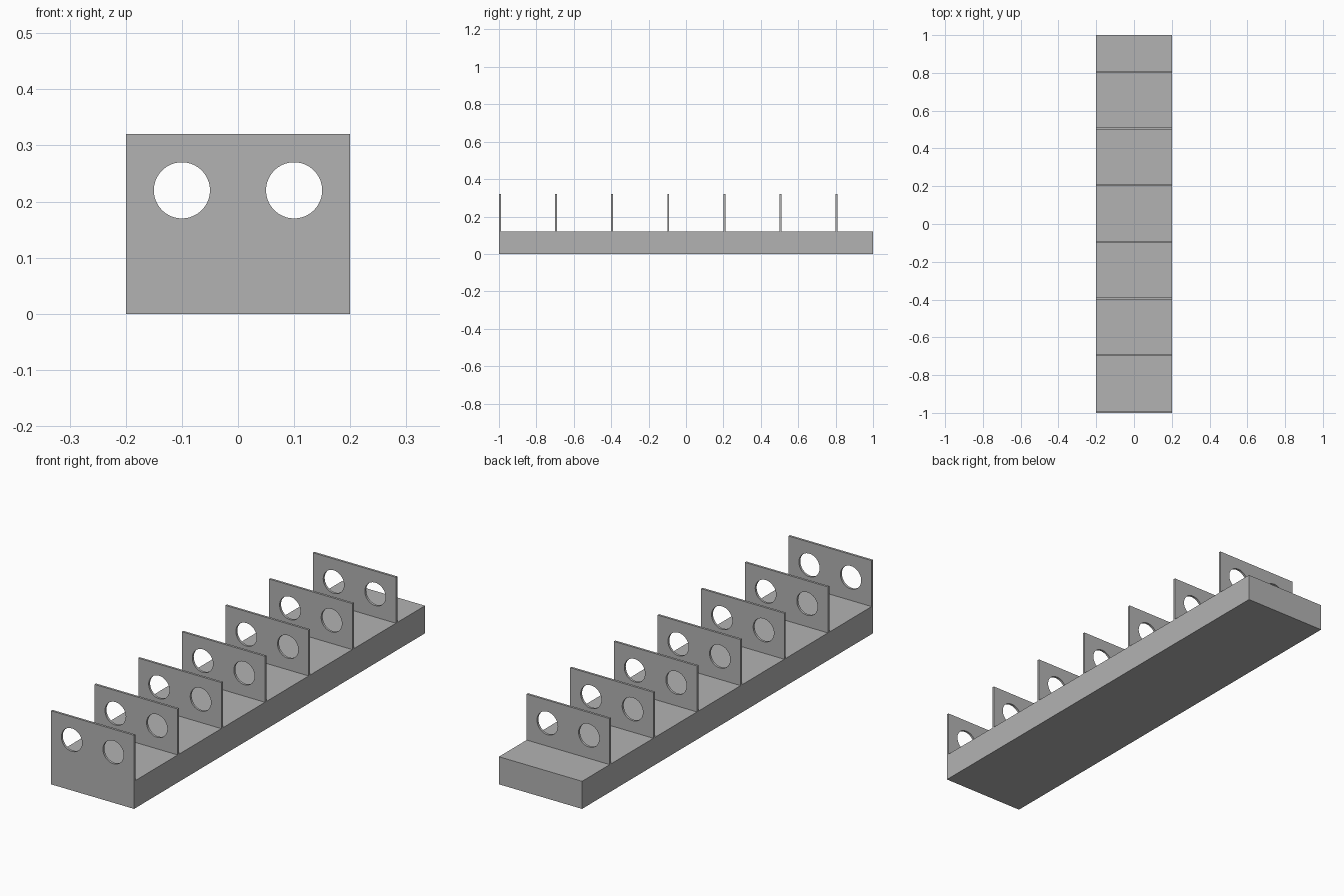
import bpy
import math

cube = bpy.data.objects.get("Cube")
if cube:
    bpy.data.objects.remove(cube, do_unlink=True)

WIDTH, LENGTH, BASE_H = 0.4, 2.0, 0.12
PANEL_H, THICK, SPACING, COUNT = 0.2, 0.01, 0.3, 7
HOLE_R, HOLE_X = 0.05, 0.1

grey = bpy.data.materials.new("plain grey")
grey.use_nodes = True
colour = (0.45, 0.45, 0.45, 1)
grey.diffuse_color = colour
grey.node_tree.nodes["Principled BSDF"].inputs["Base Color"].default_value = colour


def add_loop(curve, points):
    """Add a closed straight-edged outline to a flat curve."""
    spline = curve.splines.new("POLY")
    spline.points.add(len(points) - 1)
    for p, (x, y) in zip(spline.points, points):
        p.co = (x, y, 0, 1)
    spline.use_cyclic_u = True
    spline.use_smooth = False


def circle(cx, cy, r, n=64):
    return [(cx + r * math.cos(2 * math.pi * i / n),
             cy + r * math.sin(2 * math.pi * i / n)) for i in range(n)]


# Base slab
bpy.ops.mesh.primitive_cube_add(size=1, location=(0, 0, BASE_H / 2))
base = bpy.context.object
base.name = "base_slab"
base.scale = (WIDTH, LENGTH, BASE_H)
bpy.ops.object.transform_apply(location=False, rotation=False, scale=True)
base.data.materials.append(grey)

# Panel profile: rectangle with two round holes, extruded to thickness
curve = bpy.data.curves.new("panel_profile", "CURVE")
curve.dimensions = "2D"
curve.fill_mode = "BOTH"
curve.extrude = THICK / 2
w, h = WIDTH / 2, PANEL_H / 2
add_loop(curve, [(-w, -h), (w, -h), (w, h), (-w, h)])
for side in (-1, 1):
    add_loop(curve, circle(side * HOLE_X, 0, HOLE_R))
profile = bpy.data.objects.new("panel_profile", curve)
bpy.context.collection.objects.link(profile)
depsgraph = bpy.context.evaluated_depsgraph_get()
panel_mesh = bpy.data.meshes.new_from_object(profile.evaluated_get(depsgraph))
panel_mesh.name = "panel"
panel_mesh.materials.clear()
panel_mesh.materials.append(grey)
bpy.data.objects.remove(profile, do_unlink=True)

# Row of upright panels, first one flush with the front
for i in range(COUNT):
    panel = bpy.data.objects.new(f"upright_panel_{i + 1}", panel_mesh)
    panel.rotation_euler.x = math.pi / 2
    panel.location = (0, -LENGTH / 2 + THICK / 2 + i * SPACING, BASE_H + h)
    bpy.context.collection.objects.link(panel)
